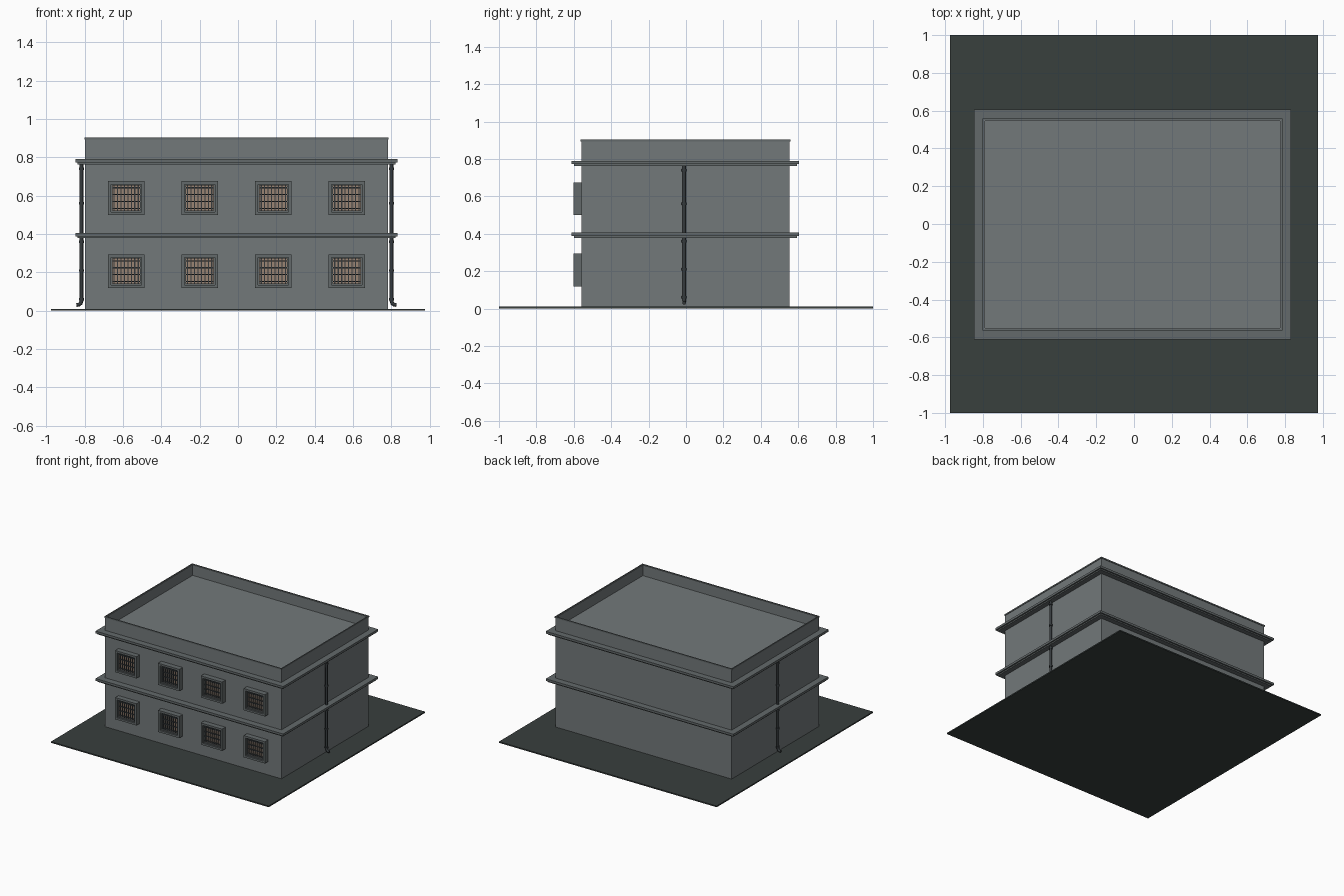
import bpy, bmesh, math
from mathutils import Matrix, Vector

if "Cube" in bpy.data.objects:
    bpy.data.objects.remove(bpy.data.objects["Cube"])


def material(name, rgb):
    m = bpy.data.materials.new(name)
    m.diffuse_color = (*rgb, 1)
    m.use_nodes = True
    m.node_tree.nodes["Principled BSDF"].inputs["Base Color"].default_value = m.diffuse_color
    return m


WALL = material("grey_concrete", (0.17, 0.19, 0.195))
TRIM = material("trim_grey", (0.125, 0.142, 0.145))
GROUND = material("dark_asphalt", (0.040, 0.050, 0.048))
IRON = material("dark_iron", (0.035, 0.042, 0.046))
PANE = material("tan_pane", (0.33, 0.235, 0.175))

CX, CY = -0.008, -0.003          # building centre
HX, HY = 0.789, 0.557            # building half size
WALL_TOP, ROOF_Z, BASE = 0.90, 0.815, 0.01


def finish(bm, name, mat):
    bmesh.ops.recalc_face_normals(bm, faces=bm.faces)
    me = bpy.data.meshes.new(name)
    bm.to_mesh(me)
    bm.free()
    me.materials.append(mat)
    ob = bpy.data.objects.new(name, me)
    bpy.context.collection.objects.link(ob)
    return ob


def add_box(bm, lo, hi):
    lo, hi = Vector(lo), Vector(hi)
    size = hi - lo
    mat = Matrix.Translation((lo + hi) / 2) @ Matrix.Diagonal((*size, 1))
    bmesh.ops.create_cube(bm, size=1, matrix=mat)


def add_frame(bm, cx, cz, w, h, t, y0, y1):
    """Rectangular frame facing -y, bar width t."""
    def ring(k, y):
        a, b = w / 2 - k, h / 2 - k
        return [bm.verts.new((cx + sx * a, y, cz + sz * b))
                for sx, sz in ((-1, -1), (1, -1), (1, 1), (-1, 1))]
    rings = [ring(0, y1), ring(0, y0), ring(t, y0), ring(t, y1)]
    for r, s in zip(rings, rings[1:] + rings[:1]):
        for i in range(4):
            j = (i + 1) % 4
            bm.faces.new((r[i], r[j], s[j], s[i]))


# ground slab
bm = bmesh.new()
add_box(bm, (-0.975, -1, 0), (0.975, 1, BASE))
finish(bm, "ground_slab", GROUND)

# walls with a thin parapet and a sunken roof deck
bm = bmesh.new()
add_box(bm, (CX - HX, CY - HY, BASE), (CX + HX, CY + HY, WALL_TOP))
top = max(bm.faces, key=lambda f: f.calc_center_median().z)
bmesh.ops.inset_region(bm, faces=[top], thickness=0.012)
low = bmesh.ops.extrude_face_region(bm, geom=[top])["geom"]
bmesh.ops.delete(bm, geom=[top], context='FACES_ONLY')
for v in (g for g in low if isinstance(g, bmesh.types.BMVert)):
    v.co.z = ROOF_Z
finish(bm, "walls_and_roof", WALL)

# thin coping strip around the parapet
bm = bmesh.new()
for s in (-1, 1):
    x, y = CX + s * HX, CY + s * HY
    add_box(bm, (x - 0.004, CY - HY - 0.004, 0.893), (x + 0.004, CY + HY + 0.004, 0.904))
    add_box(bm, (CX - HX - 0.004, y - 0.004, 0.893), (CX + HX + 0.004, y + 0.004, 0.904))
finish(bm, "parapet_coping", TRIM)

# floor ledges: a wide slab on a narrower course
for name, z in (("lower_ledge", 0.406), ("upper_ledge", 0.79)):
    bm = bmesh.new()
    for out, z0, z1 in ((0.051, z - 0.018, z), (0.040, z - 0.028, z - 0.018)):
        add_box(bm, (CX - HX - out, CY - HY - out, z0), (CX + HX + out, CY + HY + out, z1))
    finish(bm, name, TRIM)

# windows: outer frame, inner sash, pane and grille
FRONT = CY - HY
frames, panes, grille = bmesh.new(), bmesh.new(), bmesh.new()
for z in (0.206, 0.587):
    for i in range(4):
        x = -0.583 + i * 0.3835
        add_frame(frames, x, z, 0.19, 0.176, 0.016, -0.602, FRONT + 0.002)
        add_frame(frames, x, z, 0.158, 0.144, 0.007, -0.592, FRONT + 0.002)
        add_box(panes, (x - 0.073, -0.578, z - 0.066), (x + 0.073, FRONT + 0.002, z + 0.066))
        for k in range(8):
            bx = x + (k - 3.5) * 0.018
            add_box(grille, (bx - 0.003, -0.584, z - 0.066), (bx + 0.003, -0.577, z + 0.066))
        for k in range(4):
            bz = z + (k - 1.5) * 0.036
            add_box(grille, (x - 0.073, -0.586, bz - 0.003), (x + 0.073, -0.577, bz + 0.003))
finish(frames, "window_frames", TRIM)
finish(panes, "window_panes", PANE)
finish(grille, "window_grilles", IRON)

# drainpipes with collars and an outward spout at the foot
for side, label in ((-1, "left"), (1, "right")):
    px, py = CX + side * (HX + 0.019), -0.01
    cu = bpy.data.curves.new("pipe_path", 'CURVE')
    cu.dimensions = '3D'
    cu.bevel_depth = 0.010
    cu.bevel_resolution = 2
    cu.use_fill_caps = True
    sp = cu.splines.new('POLY')
    path = [(0, 0.775), (0, 0.052), (0.004, 0.039), (0.012, 0.032), (0.026, 0.030)]
    sp.points.add(len(path) - 1)
    for p, (dx, z) in zip(sp.points, path):
        p.co = (px + side * dx, py, z, 1)
    tmp = bpy.data.objects.new("pipe_path", cu)
    bpy.context.collection.objects.link(tmp)
    bpy.context.view_layer.update()
    me = bpy.data.meshes.new_from_object(tmp.evaluated_get(bpy.context.evaluated_depsgraph_get()))
    bpy.data.objects.remove(tmp)
    bm = bmesh.new()
    bm.from_mesh(me)
    bpy.data.meshes.remove(me)
    for z in (0.06, 0.21, 0.36, 0.56, 0.74):
        bmesh.ops.create_cone(bm, cap_ends=True, segments=12, radius1=0.0135, radius2=0.0135,
                              depth=0.012, matrix=Matrix.Translation((px, py, z)))
    ob = finish(bm, label + "_drainpipe", IRON)
    bpy.context.view_layer.objects.active = ob
    ob.select_set(True)
    bpy.ops.object.shade_smooth_by_angle(angle=math.radians(50))
    ob.select_set(False)
